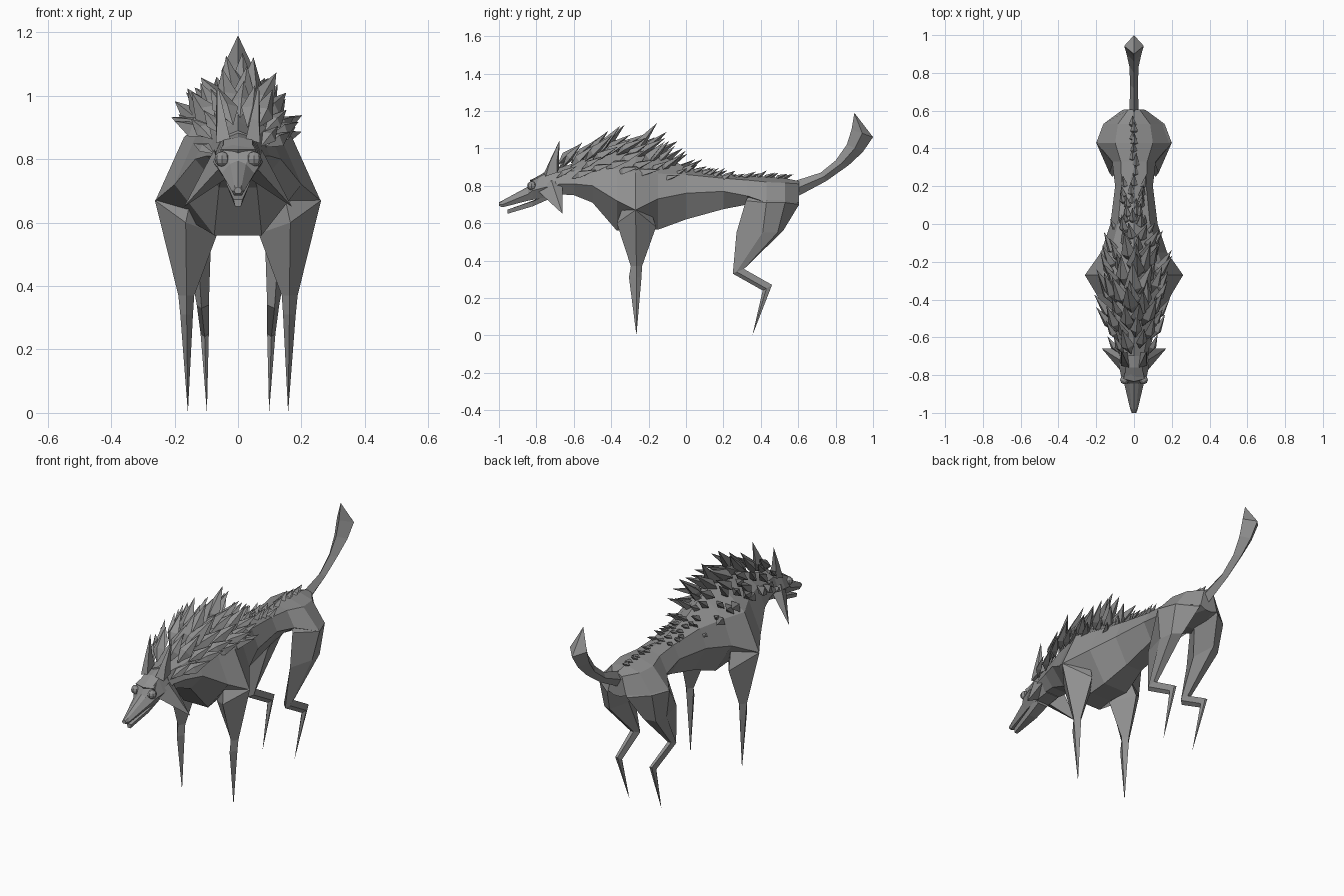
import bpy, bmesh, math, random
from mathutils import Vector

random.seed(7)
grey = bpy.data.materials.new("fur grey")
grey.diffuse_color = (0.28, 0.28, 0.28, 1)


def finish(name, bm, mirror=False):
    bmesh.ops.recalc_face_normals(bm, faces=bm.faces)
    me = bpy.data.meshes.new(name)
    bm.to_mesh(me)
    bm.free()
    me.materials.append(grey)
    ob = bpy.data.objects.new(name, me)
    bpy.context.collection.objects.link(ob)
    if mirror:
        ob.modifiers.new("mirror", 'MIRROR').use_mirror_merge = False
    return ob


def loft(name, rings, mirror=False):
    """Skin closed rings of points; a one-point ring makes a tip."""
    bm = bmesh.new()
    vs = [[bm.verts.new(p) for p in r] for r in rings]
    for a, b in zip(vs, vs[1:]):
        n = max(len(a), len(b))
        for i in range(n):
            j = (i + 1) % n
            if len(a) == 1:
                bm.faces.new((a[0], b[i], b[j]))
            elif len(b) == 1:
                bm.faces.new((a[i], a[j], b[0]))
            else:
                bm.faces.new((a[i], a[j], b[j], b[i]))
    for end in (vs[0], vs[-1]):
        if len(end) > 2:
            bm.faces.new(end)
    return finish(name, bm, mirror)


def section(y, top, *side):
    """Symmetric body ring: centre top, then right points downward, mirrored."""
    return [(0, y, top)] + [(x, y, z) for x, z in side] + [(-x, y, z) for x, z in reversed(side)]


def add_spike(bm, base, direction, length, width, thick):
    """Flat four-sided thorn whose broad face follows the hide."""
    d = Vector(direction).normalized()
    base = Vector(base)
    out = Vector((base.x, 0, 0.12)).normalized()
    side = d.cross(out).normalized()
    up = side.cross(d).normalized()
    mid = base + d * length * 0.22
    ring = [bm.verts.new(mid + o) for o in (side * width, up * thick, -side * width, -up * thick)]
    root, tip = bm.verts.new(base - d * 0.025 - out * 0.015), bm.verts.new(base + d * length)
    for i in range(4):
        bm.faces.new((ring[i], ring[(i + 1) % 4], tip))
        bm.faces.new((ring[(i + 1) % 4], ring[i], root))


# torso and neck, with the shoulders and hips as its widest rings
loft("torso", [
    section(-0.70, 0.89, (0.05, 0.87), (0.075, 0.81), (0.04, 0.755)),
    section(-0.60, 0.92, (0.07, 0.88), (0.10, 0.81), (0.05, 0.75)),
    section(-0.50, 0.96, (0.09, 0.90), (0.135, 0.80), (0.06, 0.71)),
    section(-0.37, 0.99, (0.125, 0.89), (0.20, 0.72), (0.075, 0.56)),
    section(-0.27, 1.00, (0.17, 0.87), (0.26, 0.67), (0.065, 0.565)),
    section(-0.15, 0.97, (0.125, 0.865), (0.175, 0.73), (0.075, 0.565)),
    section(0.0, 0.90, (0.085, 0.86), (0.125, 0.76), (0.05, 0.62)),
    section(0.20, 0.855, (0.065, 0.84), (0.10, 0.77), (0.05, 0.675)),
    section(0.33, 0.85, (0.07, 0.83), (0.115, 0.745), (0.05, 0.70)),
    section(0.43, 0.85, (0.10, 0.82), (0.198, 0.71), (0.05, 0.68)),
    section(0.53, 0.84, (0.085, 0.815), (0.16, 0.71), (0.05, 0.69)),
    section(0.605, 0.825, (0.03, 0.81), (0.055, 0.71), (0.02, 0.695)),
])

# front legs: shoulder, knee, pointed foot
loft("front_leg", [
    [(0.16, -0.27, 0.78), (0.13, -0.31, 0.76), (0.09, -0.27, 0.75), (0.13, -0.22, 0.76)],
    [(0.262, -0.27, 0.67), (0.165, -0.37, 0.60), (0.065, -0.28, 0.565), (0.15, -0.16, 0.58)],
    [(0.188, -0.265, 0.37), (0.162, -0.295, 0.37), (0.138, -0.265, 0.37), (0.162, -0.235, 0.37)],
    [(0.182, -0.265, 0.31), (0.162, -0.305, 0.31), (0.142, -0.265, 0.31), (0.162, -0.238, 0.31)],
    [(0.158, -0.265, 0.0)],
], mirror=True)

# hind legs: haunch, knee, hock, pointed foot
loft("hind_leg", [
    [(0.10, 0.45, 0.80), (0.075, 0.36, 0.79), (0.03, 0.45, 0.78), (0.03, 0.58, 0.78), (0.075, 0.54, 0.79)],
    [(0.20, 0.43, 0.71), (0.11, 0.32, 0.72), (0.04, 0.44, 0.68), (0.06, 0.605, 0.70), (0.162, 0.53, 0.71)],
    [(0.168, 0.41, 0.55), (0.13, 0.27, 0.55), (0.085, 0.38, 0.55), (0.105, 0.52, 0.56), (0.158, 0.49, 0.55)],
    [(0.13, 0.27, 0.34), (0.115, 0.25, 0.33), (0.092, 0.27, 0.34), (0.105, 0.31, 0.355), (0.125, 0.31, 0.355)],
    [(0.118, 0.43, 0.25), (0.105, 0.41, 0.24), (0.092, 0.43, 0.25), (0.098, 0.46, 0.27), (0.112, 0.46, 0.27)],
    [(0.098, 0.355, 0.0)],
], mirror=True)

# tail with a broad pointed tuft: (upper y, z, lower y, z, half width)
tail = []
for ya, za, yb, zb, w in [(0.58, 0.825, 0.60, 0.745, 0.025), (0.72, 0.87, 0.75, 0.825, 0.02),
                          (0.80, 0.935, 0.87, 0.91, 0.025), (0.86, 1.02, 0.945, 0.98, 0.04),
                          (0.885, 1.10, 1.0, 1.06, 0.052)]:
    ym, zm = (ya + yb) / 2, (za + zb) / 2
    tail.append([(0, ya, za), (w, ym, zm), (0, yb, zb), (-w, ym, zm)])
loft("tail", tail + [[(0, 0.9, 1.19)]])

# head with upper muzzle
loft("head", [
    section(-0.66, 0.89, (0.05, 0.87), (0.08, 0.81), (0.04, 0.75)),
    section(-0.76, 0.87, (0.045, 0.86), (0.078, 0.79), (0.04, 0.735)),
    section(-0.82, 0.835, (0.045, 0.83), (0.065, 0.775), (0.035, 0.725)),
    section(-0.845, 0.795, (0.025, 0.785), (0.052, 0.755), (0.03, 0.72)),
    section(-0.98, 0.722, (0.012, 0.718), (0.02, 0.70), (0.012, 0.685)),
    section(-1.0, 0.712, (0.008, 0.708), (0.012, 0.70), (0.008, 0.692)),
])

# lower jaw
loft("jaw", [
    section(-0.74, 0.755, (0.045, 0.75), (0.03, 0.725)),
    section(-0.82, 0.72, (0.035, 0.717), (0.025, 0.69)),
    section(-0.955, 0.672, (0.014, 0.672), (0.009, 0.65)),
])

# brow ridge
loft("brow", [
    [(0.0, -0.79, 0.85), (0.0, -0.835, 0.83), (0.0, -0.82, 0.80)],
    [(0.045, -0.77, 0.85), (0.055, -0.82, 0.83), (0.055, -0.79, 0.80)],
], mirror=True)

# eyes
bm = bmesh.new()
bmesh.ops.create_uvsphere(bm, u_segments=8, v_segments=6, radius=0.024)
bmesh.ops.translate(bm, verts=bm.verts, vec=(0.05, -0.825, 0.80))
finish("eye", bm, mirror=True)

# ears and cheek tufts
loft("ear", [
    [(0.025, -0.76, 0.865), (0.07, -0.75, 0.85), (0.07, -0.69, 0.87), (0.035, -0.68, 0.89)],
    [(0.04, -0.73, 0.93), (0.066, -0.73, 0.92), (0.07, -0.69, 0.93), (0.05, -0.68, 0.94)],
    [(0.066, -0.675, 1.045)],
], mirror=True)
loft("cheek_tuft", [
    [(0.06, -0.79, 0.77), (0.075, -0.72, 0.83), (0.06, -0.66, 0.81), (0.035, -0.73, 0.74)],
    [(0.17, -0.66, 0.65)],
], mirror=True)

# mane: overlapping rows of broad thorns swept back over neck and shoulders
bm = bmesh.new()
rows = 12
for r in range(rows):
    f = r / (rows - 1)
    y0 = -0.65 + 0.64 * f
    bulge = math.sin(math.pi * min(1, 0.18 + 0.80 * f))
    half = 0.06 + 0.07 * bulge
    top = 0.885 + 0.105 * bulge
    count = 4 + round(2 * bulge)
    for i in range(count):
        t = math.radians(-78 + 156 * (i + 0.5 * (r % 2)) / (count - 0.5)) + random.uniform(-0.12, 0.12)
        s, c = math.sin(t), math.cos(t)
        base = (half * s, y0 + random.uniform(-0.025, 0.025), top - 0.13 * (1 - c))
        lift = random.uniform(0.35, 0.95)
        size = (0.10 + 0.085 * bulge) * random.uniform(0.75, 1.12) * (0.75 + 0.25 * c)
        add_spike(bm, base, (s * 0.5 + random.uniform(-0.2, 0.2), 0.8, c * lift + 0.05),
                  size, size * 0.23, size * 0.15)
finish("mane", bm)

# small thorns along the back to the rump, paired toward the shoulders
bm = bmesh.new()
for r in range(15):
    y = 0.0 + 0.037 * r
    z = 0.885 - 0.045 * min(1, y / 0.2)
    for x in ((-0.045, 0.0, 0.04) if y < 0.2 else (0.0,)):
        x += random.uniform(-0.014, 0.014)
        size = random.uniform(0.06, 0.09)
        add_spike(bm, (x, y + random.uniform(-0.01, 0.01), z - 0.2 * abs(x)),
                  (x * 3, 0.8, random.uniform(0.3, 0.65)), size, 0.02, 0.013)
finish("back_thorns", bm)
